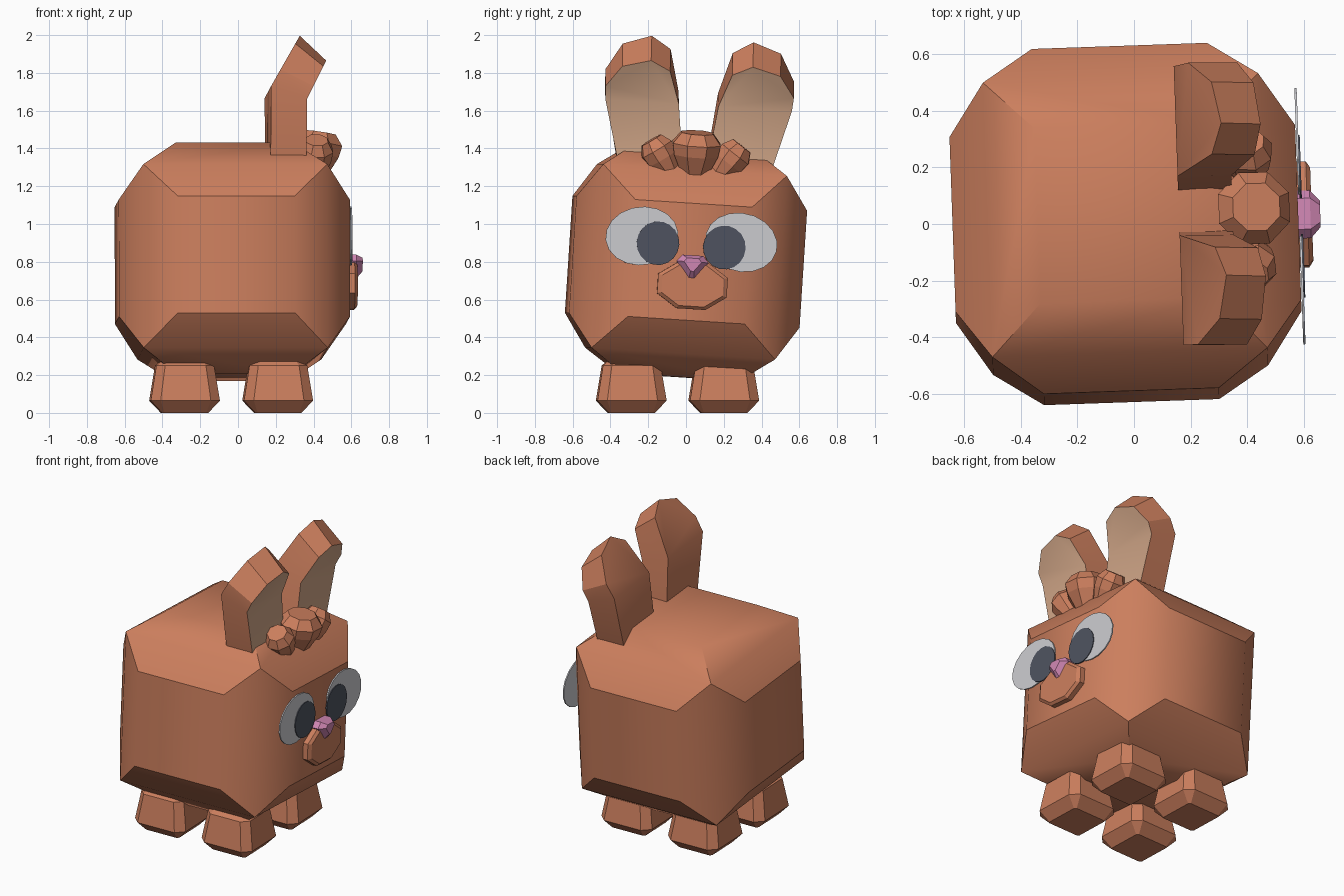
import bpy, bmesh, math
from mathutils import Matrix, Vector

old = bpy.data.objects.get("Cube")
if old:
    bpy.data.objects.remove(old, do_unlink=True)


def material(name, rgb):
    m = bpy.data.materials.new(name)
    m.use_nodes = True
    m.diffuse_color = (*rgb, 1)
    m.node_tree.nodes["Principled BSDF"].inputs["Base Color"].default_value = (*rgb, 1)
    return m


FUR = material("brown_fur", (0.60, 0.21, 0.11))
CREAM = material("cream", (0.65, 0.39, 0.25))
WHITE = material("eye_white", (0.60, 0.60, 0.63))
DARK = material("slate", (0.077, 0.087, 0.117))
PINK = material("pink", (0.63, 0.24, 0.45))

# Head frame: slightly turned and tipped, face towards +x
HEAD = (Matrix.Translation((-0.03, 0, 0.80)) @ Matrix.Rotation(math.radians(2), 4, 'Z')
        @ Matrix.Rotation(math.radians(-3.7), 4, 'X'))


def finish(name, bm, mats, frame=HEAD, smooth=None):
    bmesh.ops.recalc_face_normals(bm, faces=bm.faces)
    bm.transform(frame)
    mesh = bpy.data.meshes.new(name)
    bm.to_mesh(mesh)
    bm.free()
    for m in mats:
        mesh.materials.append(m)
    ob = bpy.data.objects.new(name, mesh)
    bpy.context.collection.objects.link(ob)
    if smooth:
        bpy.ops.object.select_all(action='DESELECT')
        ob.select_set(True)
        bpy.context.view_layer.objects.active = ob
        bpy.ops.object.shade_smooth_by_angle(angle=math.radians(smooth))
    return ob


def hull(points):
    bm = bmesh.new()
    for p in points:
        bm.verts.new(p)
    res = bmesh.ops.convex_hull(bm, input=bm.verts)
    loose = [v for v in bm.verts if not v.link_faces]
    bmesh.ops.delete(bm, geom=loose, context='VERTS')
    bmesh.ops.dissolve_limit(bm, angle_limit=0.02, verts=bm.verts, edges=bm.edges)
    return bm


def loft(rings):
    bm = bmesh.new()
    loops = [[bm.verts.new(p) for p in r] for r in rings]
    n = len(loops[0])
    for a, b in zip(loops, loops[1:]):
        for i in range(n):
            bm.faces.new((a[i], a[(i + 1) % n], b[(i + 1) % n], b[i]))
    bm.faces.new(loops[0][::-1])
    bm.faces.new(loops[-1])
    return bm


def ellipse(x, cy, cz, ry, rz, n, tilt=0.0, phase=0.0):
    pts = []
    for i in range(n):
        a = math.tau * i / n + phase
        u, v = ry * math.cos(a), rz * math.sin(a)
        pts.append((x, cy + u * math.cos(tilt) - v * math.sin(tilt),
                    cz + u * math.sin(tilt) + v * math.cos(tilt)))
    return pts


# Body: rounded block, six flat panels plus eight drawn-in corners
FLAT, HALF, CORNER = 0.612, 0.31, 0.487
signs = (-1, 1)
pts = [Vector((a, b, c)) * CORNER for a in signs for b in signs for c in signs]
for axis in range(3):
    for s in signs:
        for a in signs:
            for b in signs:
                p = [0, 0, 0]
                p[axis], p[axis - 1], p[axis - 2] = s * FLAT, a * HALF, b * HALF
                pts.append(Vector(p))
bm = hull(pts)
bm.normal_update()
for f in bm.faces:
    f.smooth = True
for e in bm.edges:
    a, b = (v.co for v in e.verts)
    side_rim = (abs(a.z - b.z) < 0.01 and abs(abs(a.z) - HALF) < 0.01)
    e.smooth = not (side_rim or e.calc_face_angle(0) > math.radians(40))
finish("body", bm, [FUR])


# Legs: stubby blocks with cut corners and a narrowed sole
def cut_square(h, cut, z):
    k = h - cut
    return [(sx * u, sy * v, z) for sx in signs for sy in signs for u, v in ((h, k), (k, h))]


for x, fore in ((-0.283, "back"), (0.21, "front")):
    for y, side in ((-0.29, "right"), (0.20, "left")):
        bm = hull(cut_square(0.122, 0.012, 0) + cut_square(0.183, 0.05, 0.065)
                  + cut_square(0.153, 0.045, 0.25) + cut_square(0.125, 0.03, 0.275))
        frame = Matrix.Translation((x, y, 0)) @ Matrix.Rotation(math.radians(2), 4, 'Z')
        finish(f"{fore}_leg_{side}", bm, [FUR], frame)

# Ear outline (sideways, up), outer base round to inner base
EAR = [(0.40, 0.48), (0.495, 0.83), (0.50, 0.90), (0.42, 1.01),
       (0.27, 1.05), (0.165, 1.0), (0.105, 0.83), (0.06, 0.48)]
CREASE = 0.83


def make_ear(s, name):
    bm = bmesh.new()
    front, back = [], []
    for y, z in EAR:
        d = max(0, z - CREASE)
        front.append(bm.verts.new((0.38 + d * 0.5, s * y, z)))
        lift = 0.07 + d * 0.28 if z >= CREASE else 0
        back.append(bm.verts.new((0.19 + d * 0.73, s * y, z + lift)))
    n = len(EAR)
    for i in range(n):
        j = (i + 1) % n
        bm.faces.new((front[i], front[j], back[j], back[i]))
    for loop, mat in ((front, 1), (back, 0)):
        for part in ([loop[0], loop[1], loop[6], loop[7]], loop[1:7]):
            bm.faces.new(part).material_index = mat
    finish(name, bm, [FUR, CREAM], smooth=32)


# Hair tuft: faceted bud along an axis
def make_tuft(name, base, tip, r):
    base, tip = Vector(base), Vector(tip)
    axis = tip - base
    turn = axis.to_track_quat('Z', 'Y')
    rings = []
    for t, k in ((0, 0.5), (0.5, 0.92), (0.76, 1.0), (1, 0.66)):
        rings.append([base + axis * t + turn @ Vector((r * k * math.cos(a), r * k * math.sin(a), 0))
                      for a in (math.tau * (i + 0.5) / 8 for i in range(8))])
    finish(name, loft(rings), [FUR])


make_tuft("hair_tuft_middle", (0.43, 0, 0.45), (0.465, 0, 0.685), 0.137)

# Paired parts
for s, side in ((-1, "right"), (1, "left")):
    make_ear(s, f"ear_{side}")
    make_tuft(f"hair_tuft_{side}", (0.43, s * 0.11, 0.44), (0.44, s * 0.24, 0.63), 0.095)
    tilt = -s * math.radians(10)
    eye = [ellipse(x, s * 0.264, 0.12, 0.193, 0.155, 18, tilt) for x in (0.614, 0.622)]
    finish(f"eye_{side}", loft(eye), [WHITE])
    pupil = [ellipse(x, s * 0.176, 0.087, 0.113, 0.116, 18) for x in (0.619, 0.627)]
    finish(f"pupil_{side}", loft(pupil), [DARK])

# Muzzle: shallow eight-sided pad with a bevelled rim
rings = [ellipse(x, 0.02, -0.125, 0.2 * k, 0.135 * k, 8, 0, math.pi / 8)
         for x, k in ((0.60, 1), (0.645, 1), (0.66, 0.88))]
finish("muzzle", loft(rings), [FUR])

# Nose: small wedge pointing down
NOSE = [(-0.055, 0.035), (0.055, 0.035), (0.085, 0.0), (0.015, -0.09), (-0.015, -0.09), (-0.085, 0.0)]
rings = [[(x, 0.012 + y * k, z * k) for y, z in NOSE]
         for x, k in ((0.60, 1), (0.655, 1), (0.69, 0.55))]
finish("nose", loft(rings), [PINK])
